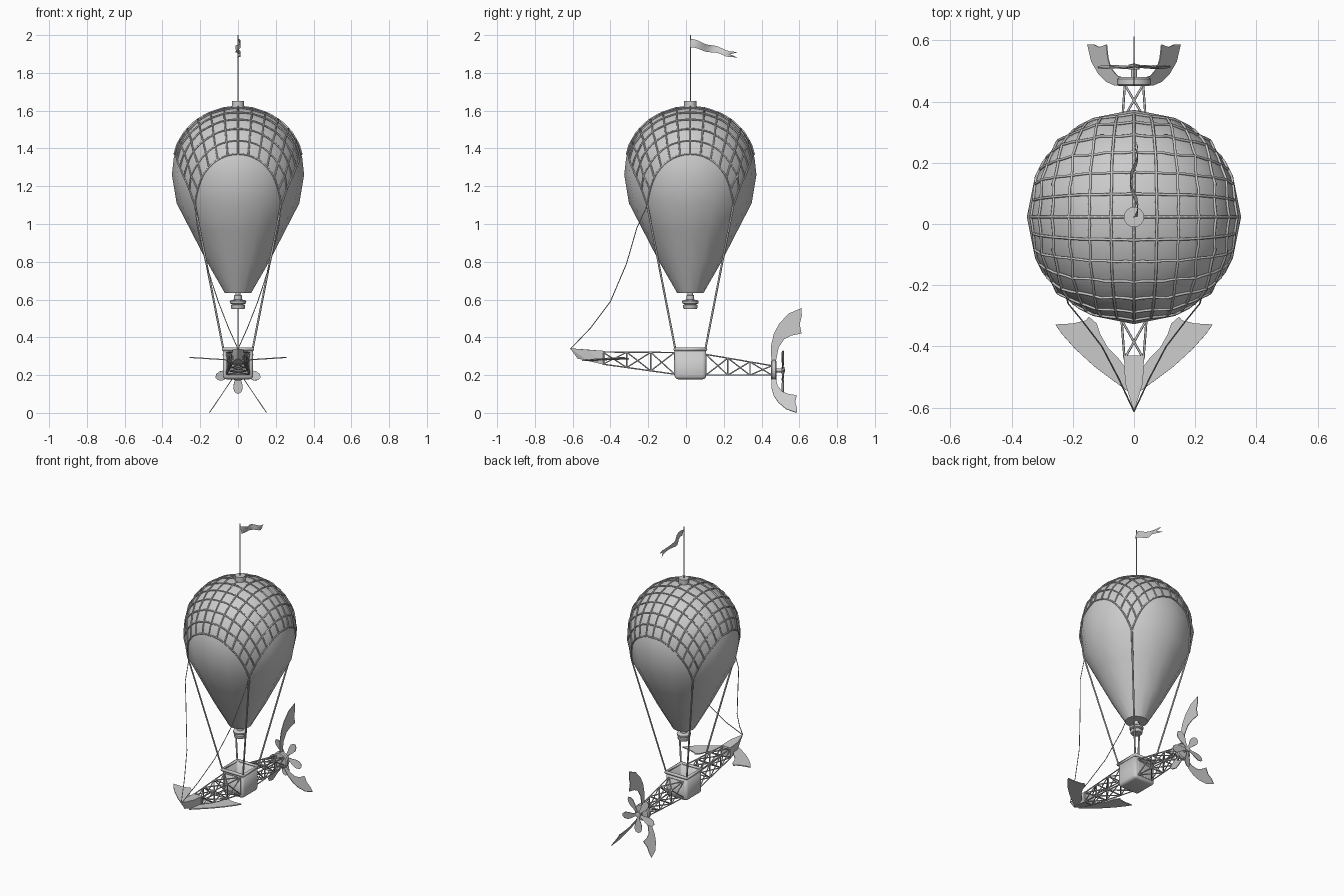
import bpy, bmesh, math
from mathutils import Matrix, Vector

if "Cube" in bpy.data.objects:
    bpy.data.objects.remove(bpy.data.objects["Cube"])

CY = 0.023   # y of the balloon and basket axis


def add(name, bm, smooth=None):
    bmesh.ops.recalc_face_normals(bm, faces=bm.faces)
    me = bpy.data.meshes.new(name)
    bm.to_mesh(me)
    bm.free()
    ob = bpy.data.objects.new(name, me)
    bpy.context.collection.objects.link(ob)
    if smooth:
        select(ob)
        bpy.ops.object.shade_smooth_by_angle(angle=math.radians(smooth))
    return ob


def select(ob):
    bpy.ops.object.select_all(action='DESELECT')
    bpy.context.view_layer.objects.active = ob
    ob.select_set(True)


def lathe(name, profile, sides, matrix):
    # profile of (radius, height) spun around local z
    bm = bmesh.new()
    vs = [bm.verts.new((r, 0, h)) for r, h in profile]
    es = [bm.edges.new(p) for p in zip(vs, vs[1:])]
    bmesh.ops.spin(bm, geom=vs + es, cent=(0, 0, 0), axis=(0, 0, 1),
                   angle=math.tau, steps=sides, use_merge=True)
    bmesh.ops.remove_doubles(bm, verts=bm.verts, dist=1e-5)
    bm.transform(matrix)
    return add(name, bm, 40)


def tubes(name, paths, r, cyclic=False):
    cu = bpy.data.curves.new(name, 'CURVE')
    cu.dimensions = '3D'
    cu.bevel_depth = r
    cu.bevel_resolution = 1
    cu.use_fill_caps = True
    for path in paths:
        sp = cu.splines.new('POLY')
        sp.points.add(len(path) - 1)
        for p, co in zip(sp.points, path):
            p.co = (*co, 1)
        sp.use_cyclic_u = cyclic
    ob = bpy.data.objects.new(name, cu)
    bpy.context.collection.objects.link(ob)
    select(ob)
    bpy.ops.object.convert(target='MESH')


def plate(name, outline, t=0.004):
    bm = bmesh.new()
    bm.faces.new([bm.verts.new(p) for p in outline])
    ob = add(name, bm)
    mod = ob.modifiers.new('thickness', 'SOLIDIFY')
    mod.thickness, mod.offset = t, 0
    return ob


# Balloon envelope, 16 sides
axis = Matrix.Translation((0, CY, 0))
prof = [(0, 1.62), (.08, 1.61), (.16, 1.582), (.225, 1.542), (.28, 1.487), (.32, 1.42),
        (.34, 1.35), (.35, 1.26), (.325, 1.11), (.25, .965), (.165, .80), (.07, .635), (0, .635)]
lathe("balloon", prof, 16, axis)


def on_balloon(u, v):
    # walk down the profile by arc length, then out to the faceted wall
    s = 0.45 * math.hypot(u, v) * (1 + 0.14 * u * u * v * v)
    th = math.atan2(v, u)
    for (r0, z0), (r1, z1) in zip(prof, prof[1:]):
        d = math.hypot(r1 - r0, z1 - z0)
        if s <= d:
            break
        s -= d
    r, z = r0 + (r1 - r0) * s / d, z0 + (z1 - z0) * s / d
    step = math.pi / 8
    r *= math.cos(step / 2) / math.cos(th % step - step / 2)
    r += 0.003 * min(1, r / 0.2)
    return Vector((r * math.cos(th), CY + r * math.sin(th), z + max(0, .004 * (z - 1.26) / .36)))


# Net: square grid draped over the crown
N, S = 12, 36
grid = []
for i in range(N + 1):
    c = -1 + 2 * i / N
    line = [-1 + 2 * j / S for j in range(S + 1)]
    grid += [[on_balloon(c, t) for t in line], [on_balloon(t, c) for t in line]]
tubes("net", grid, 0.0045)

# Crown cap, pole and neck valve
lathe("crown_cap", [(0, 1.60), (.033, 1.60), (.033, 1.65), (0, 1.65)], 16, axis)
tubes("flag_pole", [[(0, CY, 1.62), (0, CY, 2.0)]], 0.0035)
lathe("neck_valve", [(0, .55), (.034, .55), (.038, .557), (.038, .57), (.03, .575), (.042, .58),
                     (.044, .592), (.036, .597), (.02, .6), (.02, .622), (.014, .625),
                     (.014, .64), (0, .64)], 20, axis)

# Rippling swallowtail flag
bm = bmesh.new()
rows = []
for i in range(13):
    t = i / 12
    row = []
    for k in range(3):
        tt = t * (0.84 if k == 1 else 1)
        top, bot = 1.98 - .075 * tt, 1.935 - .058 * tt
        row.append(bm.verts.new((.014 * math.sin(tt * 9 + k * .5), CY + .25 * tt,
                                 top + (bot - top) * k / 2 + .004 * math.sin(tt * 14))))
    rows.append(row)
for a, b in zip(rows, rows[1:]):
    for k in range(2):
        bm.faces.new((a[k], b[k], b[k + 1], a[k + 1]))
add("flag", bm, 60)

# Basket: open rounded box with rim
bm = bmesh.new()
bmesh.ops.create_cube(bm, size=1, matrix=Matrix.Translation((0, CY, .26)) @ Matrix.Diagonal((.16, .168, .165, 1)))
top = [f for f in bm.faces if f.normal.z > .5]
bmesh.ops.delete(bm, geom=top, context='FACES')
bmesh.ops.bevel(bm, geom=[e for e in bm.edges if not e.is_boundary], offset=.02, segments=3,
                profile=.5, affect='EDGES')
basket = add("basket", bm, 40)
mod = basket.modifiers.new('wall', 'SOLIDIFY')
mod.thickness = .008
corners = [(-1, -1), (1, -1), (1, 1), (-1, 1)]
tubes("basket_rim", [[(.078 * a, CY + .082 * b, .337) for a, b in corners]], .011, True)

# Suspension ropes and curved prow stays
tubes("suspension_ropes", [[on_balloon(a, b), (.078 * a, CY + .08 * b, .34)] for a, b in corners], .0055)
tubes("prow_stays", [[on_balloon(s, -1), (s * .215, -.26, .98), (s * .17, -.315, .79), (s * .105, -.40, .59),
                      (s * .05, -.505, .45), (0, -.612, .338)] for s in (-1, 1)], .0025)


# Lattice booms: each end is (y, half width, top z, bottom z)
def truss(name, a, b, n):
    st = [[a[k] + (b[k] - a[k]) * i / n for k in range(4)] for i in range(n + 1)]
    ring = [[(w, y, t), (-w, y, t), (-w, y, lo), (w, y, lo)] for y, w, t, lo in st]
    bars = [[r[k] for r in ring] for k in range(4)]
    for r in ring:
        bars += [[r[k], r[(k + 1) % 4]] for k in range(4)]
    for p, q in zip(ring, ring[1:]):
        for k in range(4):
            m = (k + 1) % 4
            bars += [[p[k], q[m]], [p[m], q[k]]]
    tubes(name, bars, .0038)


truss("front_boom", (-.06, .06, .32, .205), (-.44, .031, .322, .258), 3)
truss("rear_boom", (.105, .055, .31, .2), (.455, .03, .25, .2), 3)

# Pointed prow
bm = bmesh.new()
for p in [(.033, -.43, .328), (.033, -.43, .255), (.029, -.52, .334), (.024, -.52, .275)]:
    bm.verts.new(p)
    bm.verts.new((-p[0], p[1], p[2]))
bm.verts.new((0, -.613, .342))
bm.verts.new((0, -.575, .288))
bmesh.ops.convex_hull(bm, input=bm.verts)
add("prow", bm)

# Prow wings
wing = [(.015, -.55), (.02, -.48), (.05, -.44), (.085, -.405), (.11, -.36), (.122, -.325), (.147, -.303),
        (.157, -.315), (.2, -.325), (.257, -.328), (.235, -.36), (.19, -.41), (.13, -.465), (.07, -.51)]
for s, side in ((1, "right"), (-1, "left")):
    plate(side + "_prow_wing", [(s * x, y, .277 + .065 * x) for x, y in wing], .006)

# Tail hub and shaft
back = Matrix.Translation((0, 0, .225)) @ Matrix.Rotation(-math.pi / 2, 4, 'X')
lathe("tail_hub", [(0, .45), (.048, .45), (.055, .456), (.055, .474), (.048, .48), (0, .48)], 20, back)
lathe("propeller_shaft", [(0, .47), (.01, .47), (.01, .505), (.018, .505), (.018, .52), (0, .525)], 12, back)

# Tail fins: one upright, two splayed down; outline is (y, distance from hub)
fin = [(.452, .045), (.45, .13), (.465, .195), (.495, .25), (.545, .302), (.612, .33), (.613, .29), (.602, .245),
       (.612, .195), (.56, .185), (.52, .165), (.49, .12), (.475, .045)]
for name, ang, k in (("upper", 90, 1), ("right", -56, .82), ("left", -124, .82)):
    c, s = math.cos(math.radians(ang)), math.sin(math.radians(ang))
    plate(name + "_tail_fin", [(r * k * c, .46 + (y - .46) * (.4 + .6 * k if k == 1 else .83), .225 + r * k * s)
                               for y, r in fin])

# Five petal propeller blades
for i in range(5):
    rot = Matrix.Translation((0, .513, .225)) @ Matrix.Rotation(math.radians(72 * i), 4, 'Y')
    half = [(.008, -.015), (.012, -.04), (.022, -.07), (.025, -.095), (.016, -.117)]
    pts = half + [(0, -.125)] + [(-x, z) for x, z in reversed(half)]
    plate(f"propeller_blade_{i + 1}", [rot @ Vector((x, x * .2, z)) for x, z in pts])
